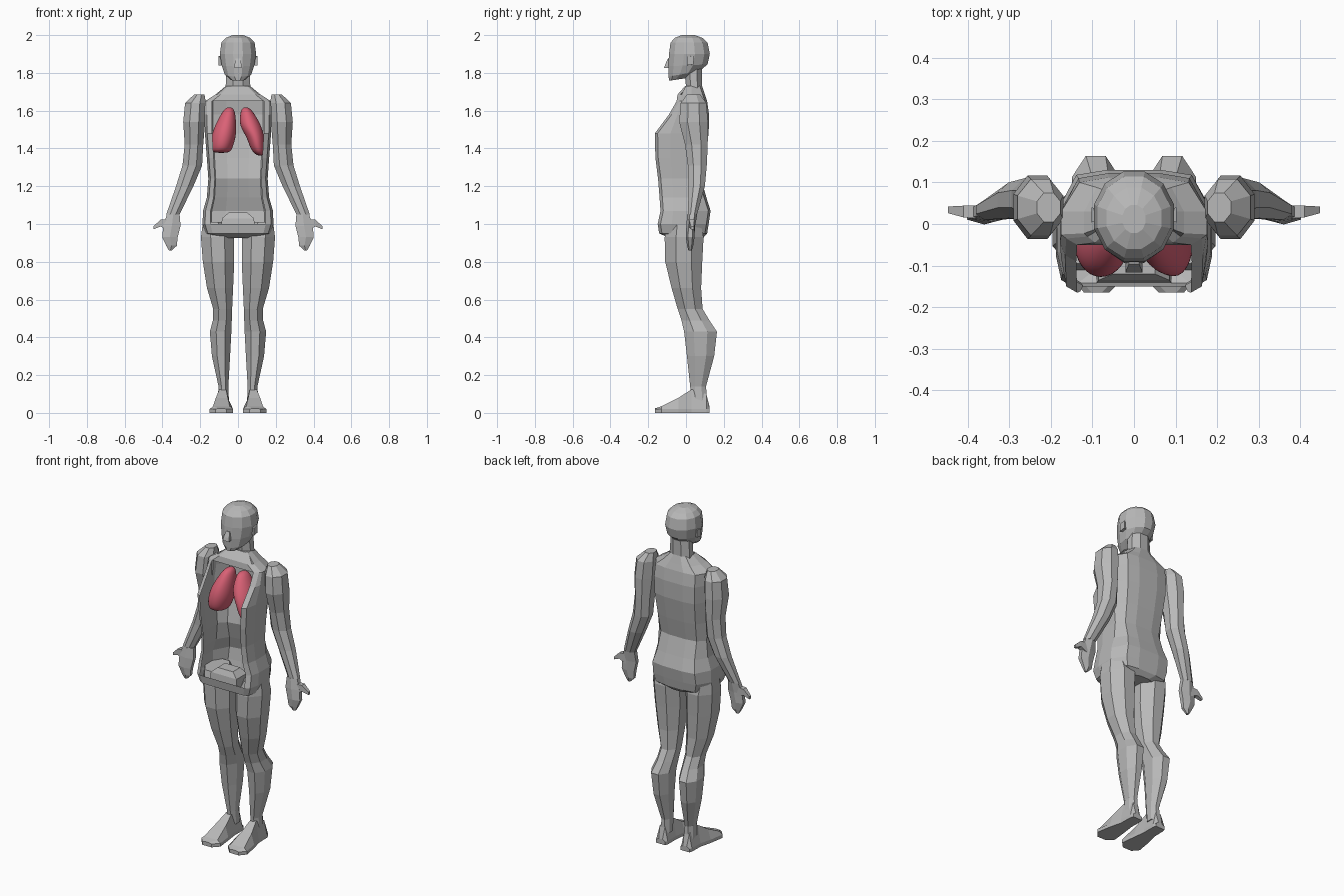
import bpy, bmesh, math


def material(name, rgb):
    m = bpy.data.materials.new(name)
    m.diffuse_color = (*rgb, 1)
    return m


GREY = material("body grey", (0.48, 0.48, 0.48))
RED = material("lung red", (0.70, 0.12, 0.18))


def loft(name, rings, mat=GREY, closed=True, bottom=True, top=True):
    """Skin a list of equal-length point rings."""
    bm = bmesh.new()
    vs = [[bm.verts.new(p) for p in r] for r in rings]
    n = len(rings[0])
    for a, b in zip(vs, vs[1:]):
        for i in range(n if closed else n - 1):
            j = (i + 1) % n
            bm.faces.new((a[i], a[j], b[j], b[i]))
    if bottom:
        bm.faces.new(vs[0])
    if top:
        bm.faces.new(vs[-1])
    bmesh.ops.recalc_face_normals(bm, faces=bm.faces[:])
    me = bpy.data.meshes.new(name)
    bm.to_mesh(me)
    bm.free()
    ob = bpy.data.objects.new(name, me)
    bpy.context.collection.objects.link(ob)
    me.materials.append(mat)
    return ob


def oval(cx, cy, z, rx, ry, n=8, tilt=0.0):
    """Flat-fronted polygon ring that touches the given half widths."""
    k = 1 / math.cos(math.pi / n)
    pts = []
    for i in range(n):
        a = 2 * math.pi * (i + 0.5) / n
        y = ry * k * math.sin(a)
        pts.append((cx + rx * k * math.cos(a), cy + y, z + tilt * y))
    return pts


def rect(x, y0, y1, z):
    return [(-x, y0, z), (x, y0, z), (x, y1, z), (-x, y1, z)]


def flip(rings, s):
    return [[(s * x, y, z) for x, y, z in r] for r in rings]


def section(z, w, yf, yb):
    """Torso cross-section, starting and ending at the front opening."""
    half = [(.78 * w, yf), (.93 * w, yf + .015), (w, yf * .5), (w, .03),
            (.75 * w, yb - .012), (.35 * w, yb)]
    return ([(x, y, z) for x, y in half]
            + [(-x, y, z) for x, y in reversed(half)])


# Torso shell, open at the front
loft("torso_shell", [section(*r) for r in [
    (1.00, .188, -.150, .120), (1.07, .185, -.135, .130),
    (1.14, .165, -.140, .108), (1.24, .157, -.148, .080),
    (1.35, .165, -.162, .100), (1.48, .175, -.165, .120),
    (1.58, .178, -.090, .122), (1.65, .175, -.050, .112)]],
    closed=False, bottom=False, top=False)

# Shoulder deck closing the top of the cavity
loft("shoulders", [section(*r) for r in [
    (1.65, .175, -.050, .112), (1.685, .120, -.045, .100),
    (1.73, .065, -.005, .085)]], bottom=False)

# Pelvis bowl and the block inside it
loft("pelvis", [section(*r) for r in [
    (.925, .080, -.085, .090), (.95, .172, -.142, .112),
    (1.00, .188, -.150, .120)]], top=False)
loft("groin_block", [rect(.09, -.142, -.03, .96), rect(.085, -.135, -.04, 1.03),
                     rect(.05, -.12, -.05, 1.06)])

# Neck and head
loft("neck", [oval(0, .045, 1.66, .078, .055), oval(0, .043, 1.72, .066, .042),
              oval(0, .038, 1.82, .060, .048)])
loft("head", [oval(0, y, z, rx, ry, 12, t) for y, z, rx, ry, t in [
    (-.045, 1.765, .038, .045, .15), (-.01, 1.795, .070, .082, .18),
    (.010, 1.84, .086, .104, .05), (.018, 1.90, .096, .108, 0),
    (.016, 1.96, .088, .098, 0), (.014, 1.985, .066, .074, 0),
    (.012, 2.0, .028, .034, 0)]])
loft("nose", [rect(.020, -.116, -.08, 1.825), rect(.018, -.110, -.08, 1.845),
              rect(.012, -.096, -.08, 1.875)])

# Limbs: centre x, centre y, z, half width, half depth
ARM = [(.205, .04, 1.685, .028, .035), (.225, .04, 1.64, .055, .068),
       (.232, .04, 1.54, .058, .076), (.233, .055, 1.42, .049, .060),
       (.242, .06, 1.31, .052, .050), (.282, .057, 1.20, .046, .043),
       (.345, .034, 1.05, .035, .024)]
HAND = [(.343, .033, 1.05, .034, .023), (.350, .025, .99, .046, .020),
        (.360, .022, .93, .041, .020), (.352, .022, .885, .028, .014),
        (.358, .022, .86, .008, .008)]
LEG = [(.130, -.01, 1.01, .056, .085), (.108, -.01, .93, .088, .103),
       (.103, -.012, .80, .083, .098), (.095, .002, .66, .069, .078),
       (.081, .022, .55, .050, .066), (.083, .050, .49, .050, .074),
       (.092, .077, .43, .057, .087), (.090, .077, .30, .048, .072),
       (.077, .064, .14, .026, .042), (.078, .070, .06, .030, .042)]
# Foot: y, inner x, outer x, top height
FOOT = [(.125, .050, .110, .030), (.108, .045, .115, .100),
        (.030, .045, .117, .125), (-.040, .036, .135, .080),
        (-.130, .026, .150, .035), (-.165, .060, .120, .024)]
foot = [[(a, y, 0), (b, y, 0), (b, y, .02), (b - .018, y, h),
         (a + .018, y, h), (a, y, .02)] for y, a, b, h in FOOT]
thumb = [[(x, y - d, z - h), (x, y + d, z - h), (x, y + d, z + h), (x, y - d, z + h)]
         for x, y, z, d, h in [(.365, .028, .995, .016, .03),
                               (.410, .030, 1.005, .014, .018),
                               (.447, .034, .980, .008, .008)]]
ear = [[(x, .022 - d, 1.84), (x, .022 + d, 1.845), (x, .022 + d, 1.89),
        (x, .022 - d, 1.885)] for x, d in [(.080, .012), (.102, .018)]]

for s, side in ((1, "left"), (-1, "right")):
    loft(side + "_arm", flip([oval(*r) for r in ARM], s))
    loft(side + "_hand", flip([oval(*r, n=6) for r in HAND], s))
    loft(side + "_thumb", flip(thumb, s))
    loft(side + "_leg", flip([oval(*r) for r in LEG], s))
    loft(side + "_foot", flip(foot, s))
    loft(side + "_ear", flip(ear, s))

# Lungs: smooth lofted lobes
LUNGS = {
    "right_lung": [(-.090, -.045, 1.375, .048, .055), (-.087, -.045, 1.40, .058, .082),
                   (-.077, -.042, 1.46, .068, .090), (-.066, -.035, 1.52, .058, .082),
                   (-.052, -.020, 1.58, .040, .060), (-.045, -.012, 1.62, .020, .032)],
    "left_lung": [(.118, -.045, 1.36, .022, .055), (.103, -.045, 1.40, .040, .080),
                  (.094, -.042, 1.46, .047, .088), (.065, -.035, 1.52, .060, .082),
                  (.050, -.020, 1.58, .040, .060), (.040, -.012, 1.62, .020, .032)],
}
for name, rows in LUNGS.items():
    lung = loft(name, [oval(*r) for r in rows], RED)
    sub = lung.modifiers.new("round", 'SUBSURF')
    sub.levels = sub.render_levels = 2
    for p in lung.data.polygons:
        p.use_smooth = True
